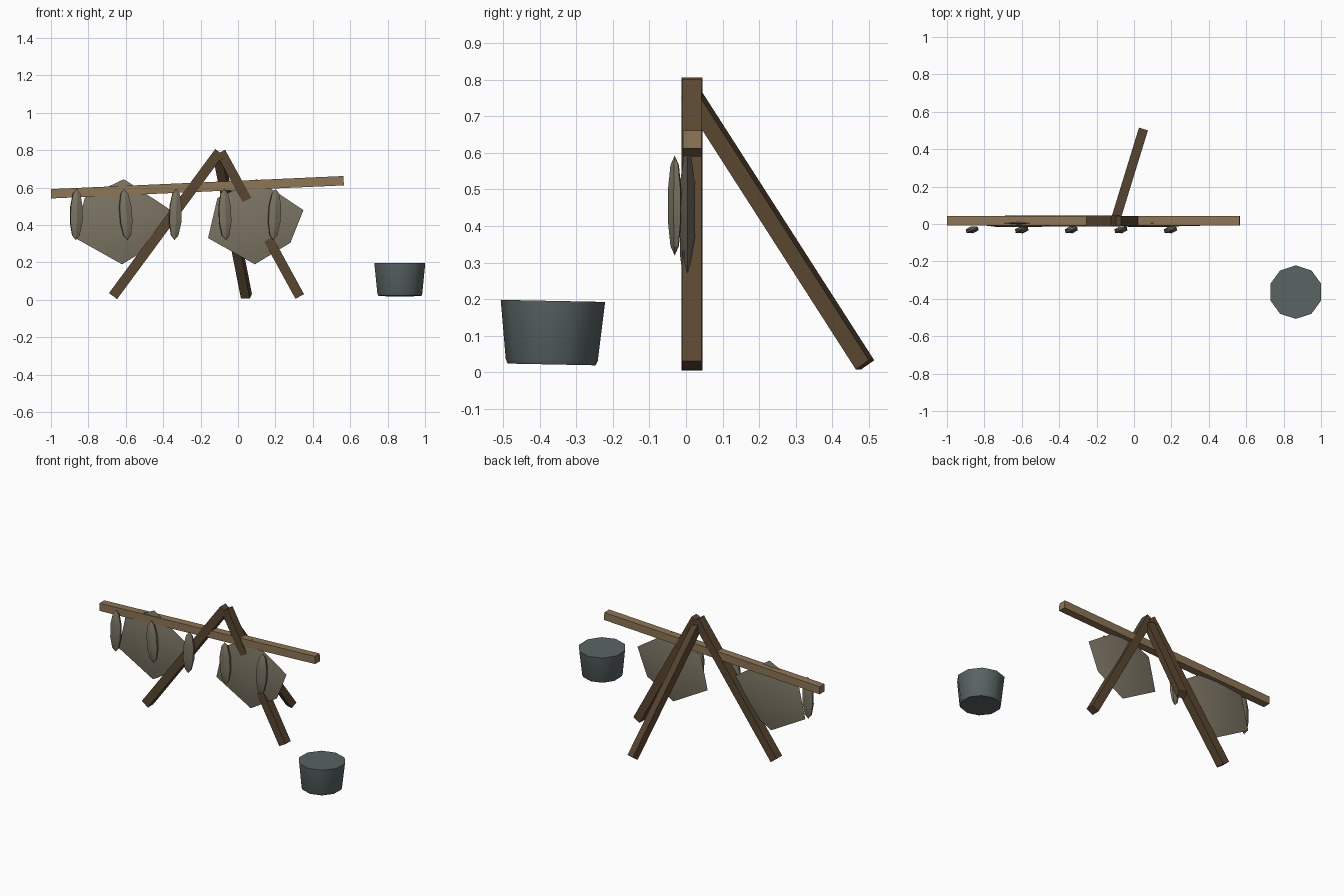
import bpy, bmesh, math
from mathutils import Vector, Matrix

cube = bpy.data.objects.get("Cube")
if cube:
    bpy.data.objects.remove(cube, do_unlink=True)


def material(name, rgb):
    mat = bpy.data.materials.new(name)
    mat.use_nodes = True
    mat.diffuse_color = (*rgb, 1)
    bsdf = next(n for n in mat.node_tree.nodes if n.type == 'BSDF_PRINCIPLED')
    bsdf.inputs["Base Color"].default_value = (*rgb, 1)
    return mat


DARK_WOOD = material("dark wood", (0.10, 0.062, 0.03))
LIGHT_WOOD = material("light wood", (0.27, 0.18, 0.09))
HIDE = material("dried hide", (0.20, 0.175, 0.125))
IRON = material("grey iron", (0.10, 0.127, 0.125))


def finish(bm, name, mat, smooth=None):
    bmesh.ops.recalc_face_normals(bm, faces=bm.faces)
    mesh = bpy.data.meshes.new(name)
    bm.to_mesh(mesh)
    bm.free()
    mesh.materials.append(mat)
    obj = bpy.data.objects.new(name, mesh)
    bpy.context.collection.objects.link(obj)
    if smooth:
        bpy.ops.object.select_all(action='DESELECT')
        obj.select_set(True)
        bpy.context.view_layer.objects.active = obj
        bpy.ops.object.shade_smooth_by_angle(angle=math.radians(smooth))
    return obj


def beam(name, start, end, width, depth, mat):
    """Square timber running between two end centres."""
    a, b = Vector(start), Vector(end)
    rot = (b - a).to_track_quat('Z', 'Y').to_matrix().to_4x4()
    size = Matrix.Diagonal((depth, width, (b - a).length, 1))
    bm = bmesh.new()
    bmesh.ops.create_cube(bm, size=1, matrix=Matrix.Translation((a + b) / 2) @ rot @ size)
    return finish(bm, name, mat)


# Tripod legs and the hanging bar
beam("left_leg", (0.33, 0.016, 0.018), (-0.092, 0.016, 0.79), 0.052, 0.054, DARK_WOOD)
beam("right_leg", (-0.668, 0.016, 0.02), (-0.10, 0.016, 0.79), 0.054, 0.057, DARK_WOOD)
beam("back_leg", (0.045, 0.49, 0.02), (-0.102, 0.012, 0.765), 0.045, 0.05, DARK_WOOD)
beam("hanging_bar", (-1.0, 0.017, 0.567), (0.565, 0.017, 0.637), 0.05, 0.05, LIGHT_WOOD)

# Stretched hides: a six-cornered outline, swollen towards the middle
OUTLINE = [(0.01, 0.225), (0.26, 0.06), (0.19, -0.115),
           (0, -0.23), (-0.25, -0.09), (-0.20, 0.125)]


def hide(name, x):
    bm = bmesh.new()
    centre = Vector((x, 0.004, 0.42))
    rings = []
    for scale, y in ((0.45, -0.02), (0.8, -0.009), (1, 0), (0.8, 0.009), (0.45, 0.02)):
        rings.append([bm.verts.new(centre + Vector((px * scale, y, pz * scale)))
                      for px, pz in OUTLINE])
    n = len(OUTLINE)
    for r, s in zip(rings, rings[1:]):
        for i in range(n):
            j = (i + 1) % n
            bm.faces.new((r[i], r[j], s[j], s[i]))
    bm.faces.new(rings[0])
    bm.faces.new(rings[-1])
    finish(bm, name, HIDE, 30)


hide("left_hide", 0.09)
hide("right_hide", -0.62)

# Row of narrow dried strips hanging in front of the bar
for i, tilt in enumerate((1, -4, 2, -2, 3)):
    bm = bmesh.new()
    place = (Matrix.Translation((-0.865 + 0.265 * i, -0.031, 0.456))
             @ Matrix.Rotation(math.radians(tilt), 4, 'Y')
             @ Matrix.Rotation(math.radians(12), 4, 'Z')
             @ Matrix.Diagonal((0.039, 0.02, 0.137, 1)))
    bmesh.ops.create_uvsphere(bm, u_segments=6, v_segments=5, radius=1, matrix=place)
    finish(bm, f"hanging_strip_{i + 1}", HIDE, 25)

# Ten-sided pot, slightly tipped, with a bevelled foot
bm = bmesh.new()
place = Matrix.Translation((0.865, -0.366, 0.108)) @ Matrix.Rotation(-0.02, 4, 'X')
rings = []
for radius, z in ((0.12, -0.087), (0.126, -0.075), (0.143, 0.087)):
    ring = []
    for k in range(10):
        a = math.tau * k / 10
        ring.append(bm.verts.new(place @ Vector((radius * math.sin(a), radius * math.cos(a), z))))
    rings.append(ring)
for r, s in zip(rings, rings[1:]):
    for k in range(10):
        j = (k + 1) % 10
        bm.faces.new((r[k], r[j], s[j], s[k]))
bm.faces.new(rings[0])
bm.faces.new(rings[-1])
finish(bm, "pot", IRON, 40)
